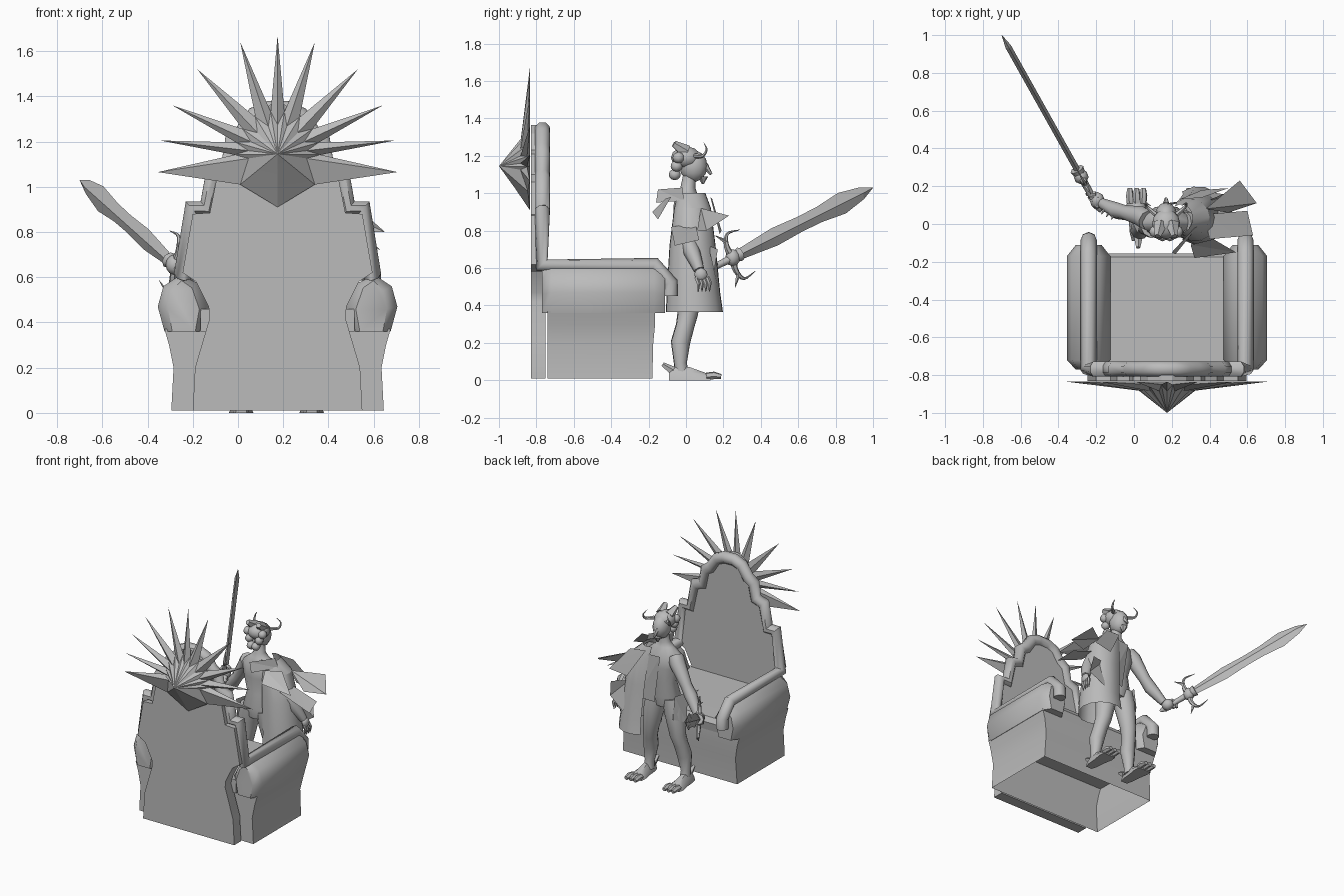
import bpy, bmesh, math
from mathutils import Vector as V

if "Cube" in bpy.data.objects:
    bpy.data.objects.remove(bpy.data.objects["Cube"])

CX = 0.175  # throne centre line
stone = bpy.data.materials.new("plain grey")
stone.diffuse_color = (0.5, 0.5, 0.5, 1)
stone.use_nodes = True
stone.node_tree.nodes["Principled BSDF"].inputs["Base Color"].default_value = stone.diffuse_color


def make(name, verts, faces, angle=35):
    me = bpy.data.meshes.new(name)
    me.from_pydata([tuple(v) for v in verts], [], faces)
    bm = bmesh.new()
    bm.from_mesh(me)
    bmesh.ops.recalc_face_normals(bm, faces=bm.faces)
    bm.to_mesh(me)
    bm.free()
    me.materials.append(stone)
    ob = bpy.data.objects.new(name, me)
    bpy.context.collection.objects.link(ob)
    bpy.ops.object.select_all(action='DESELECT')
    ob.select_set(True)
    bpy.context.view_layer.objects.active = ob
    bpy.ops.object.shade_smooth_by_angle(angle=math.radians(angle))
    return ob


def loft(name, rings, caps=(True, True), closed=True, angle=35):
    n = len(rings[0])
    verts = [v for r in rings for v in r]
    faces = []
    for i in range(len(rings) - 1):
        for j in range(n if closed else n - 1):
            k = (j + 1) % n
            faces.append((i*n + j, i*n + k, (i+1)*n + k, (i+1)*n + j))
    if caps[0]:
        faces.append(tuple(range(n)))
    if caps[1]:
        faces.append(tuple(range((len(rings)-1)*n, len(rings)*n)))
    return make(name, verts, faces, angle)


def tube(name, pts, radii, n=8, angle=50):
    """Round limb along a path, rings turned by parallel transport."""
    pts = [V(p) for p in pts]
    if not isinstance(radii, (list, tuple)):
        radii = [radii] * len(pts)
    rings, side, last = [], None, None
    for i, p in enumerate(pts):
        a = (p - pts[i-1]).normalized() if i else (pts[1] - p).normalized()
        b = (pts[i+1] - p).normalized() if i < len(pts)-1 else a
        t = (a + b).normalized()
        side = t.orthogonal().normalized() if side is None else last.rotation_difference(t) @ side
        last = t
        up = t.cross(side)
        rings.append([p + radii[i] * (side*math.cos(2*math.pi*k/n) + up*math.sin(2*math.pi*k/n))
                      for k in range(n)])
    return loft(name, rings, angle=angle)


def ellipse(cx, cy, z, rx, ry, n=12):
    return [V((cx + rx*math.cos(2*math.pi*k/n), cy + ry*math.sin(2*math.pi*k/n), z)) for k in range(n)]


def blob(name, c, r, seg=12):
    rings = [ellipse(c[0], c[1], c[2] - r[2]*math.cos(a), r[0]*math.sin(a), r[1]*math.sin(a), seg)
             for a in [0.15 + i*(math.pi-0.3)/6 for i in range(7)]]
    return loft(name, rings, angle=60)


def curved(pts, steps=4):
    """Smooth a short path into more points."""
    p = [V(q) for q in pts]
    p = [2*p[0]-p[1]] + p + [2*p[-1]-p[-2]]
    out = []
    for i in range(1, len(p)-2):
        for s in range(steps):
            t = s/steps
            a, b, c, d = p[i-1:i+3]
            out.append(0.5*(2*b + (c-a)*t + (2*a-5*b+4*c-d)*t*t + (3*b-a-3*c+d)*t**3))
    return out + [p[-2]]


def taper(n, r):
    return [r*(1 - 0.93*i/(n-1)) for i in range(n)]


# ---- throne back panel: mirrored stepped outline ----
half = [(.375, .01), (.365, .2), (.30, .42), (.305, .47), (.36, .58), (.42, .62), (.375, .88),
        (.30, .885), (.265, 1.06), (.2, 1.1), (.18, 1.21), (.14, 1.23), (.1, 1.32), (.03, 1.365)]
outline = half + [(-x, z) for x, z in reversed(half)]
loft("throne_back", [[V((CX+x, y, z)) for x, z in outline] for y in (-.83, -.75)], angle=25)

# ---- one continuous round rail: arm, stepped frame, other arm ----
path = [(.415, -.085, .45), (.415, -.085, .52), (.415, -.17, .615), (.415, -.77, .615), (.38, -.768, .905),
        (.315, -.768, .905), (.28, -.768, 1.08), (.215, -.768, 1.10), (.195, -.768, 1.21), (.15, -.768, 1.24),
        (.10, -.768, 1.315), (.04, -.768, 1.34)]
path += [(-x, y, z) for x, y, z in reversed(path)]
tube("rail_and_frame", [(CX+x, y, z) for x, y, z in path], .043, 8)

# ---- arm pads with bevelled ends ----
pad = [(.50, .36), (.53, .47), (.505, .56), (.43, .61), (.355, .575), (.30, .47), (.33, .36)]
for s, side in ((1, "right"), (-1, "left")):
    rings = []
    for y, kx, kz in ((-.77, .6, .9), (-.72, 1, 1), (-.17, 1, 1), (-.112, .6, .85)):
        rings.append([V((CX + s*(.415 + (x-.415)*kx), y, .36 + (z-.36)*kz)) for x, z in pad])
    loft("arm_pad_" + side, rings, angle=50)

# ---- hollow base below the pads, open at the floor ----
rings = []
for z, w, f in ((.01, .47, -.18), (.2, .46, -.175), (.3, .48, -.165), (.37, .50, -.165)):
    rings.append([V((CX-w, -.74, z)), V((CX-w, f, z)), V((CX+w, f, z)), V((CX+w, -.74, z))])
loft("throne_base", rings, caps=(False, False))

# ---- seat cushion ----
seat = [(-.165, .36), (-.155, .42), (-.175, .455), (-.45, .46), (-.76, .46), (-.76, .36)]
loft("seat", [[V((CX+x, y, z)) for y, z in seat] for x in (-.34, .34)])

# ---- sunburst: eleven spikes and a lower point ----
tips = [(-.53, 1.065), (-.52, 1.205), (-.465, 1.36), (-.355, 1.52), (-.165, 1.64), (0, 1.67)]
tips += [(-x, z) for x, z in reversed(tips[:-1])] + [(0, .91)]
hub = V((CX, 0, 1.145))
apex = V((CX, -1.0, 1.145))
verts, faces = [apex, V((CX, -.835, 1.145))], []
n = len(tips)
for i, (x, z) in enumerate(tips):
    d = V((x, 0, z - 1.145))
    e = V((tips[(i+1) % n][0], 0, tips[(i+1) % n][1] - 1.145))
    low = i == n - 1
    ridge = hub + d*(.5 if low else .13/d.length) + V((0, -.915 if low else -.885, 0))
    m = d.normalized() + e.normalized()
    if i >= n - 2:
        valley = hub + V((.165 if i == n-2 else -.165, -.845, -.135))
    else:
        valley = hub + m.normalized()*.19 + V((0, -.85, 0))
    verts += [ridge, hub + d + V((0, -.835, 0)), valley]
for i in range(n):
    r, t, v, p = 2+3*i, 3+3*i, 4+3*i, 4+3*((i-1) % n)
    faces += [(0, r, v), (r, t, v), (0, p, r), (p, t, r), (1, v, t), (1, t, p)]
make("sunburst", verts, faces, 5)

# ---- figure: torso and neck ----
loft("torso", [ellipse(.17, y, z, rx, ry) for z, rx, ry, y in (
    (.56, .09, .065, 0), (.64, .115, .08, 0), (.74, .09, .07, .01), (.86, .12, .085, .015),
    (.95, .13, .075, .01), (1.0, .07, .05, .01), (1.03, .04, .04, .01), (1.1, .035, .035, .02))], angle=40)

# ---- head, nose, hair and horns ----
blob("head", (.17, .04, 1.145), (.06, .075, .085))
blob("hair_cap", (.17, .0, 1.19), (.075, .08, .06))
tube("nose", [(.17, .1, 1.15), (.17, .135, 1.10)], [.02, .008], 6)
tube("beard", [(.17, .09, 1.09), (.17, .09, 1.05)], [.03, .006], 6)
for s, side in ((1, "right"), (-1, "left")):
    h = curved([(.17+s*.055, .05, 1.2), (.17+s*.1, .09, 1.2), (.17+s*.105, .11, 1.235), (.17+s*.08, .095, 1.27)])
    tube("horn_" + side, h, taper(len(h), .014), 6)
    tube("crest_" + side, [(.17+s*.03, 0, 1.22), (.17+s*.045, -.065, 1.265)], [.04, .018], 5)
    for k in range(3):
        blob("curl_%s_%d" % (side, k), (.17+s*(.06-.02*k), -.04-.01*k, 1.19-.045*k), (.03, .032, .03), 8)

# ---- legs and clawed feet ----
for s, side in ((1, "right"), (-1, "left")):
    hx, fx = .17 + s*.065, .17 + s*.148
    tube("leg_" + side, [(hx, 0, .62), (hx+s*.02, .005, .52), (hx+s*.045, .01, .36), (hx+s*.06, -.005, .29),
                         (fx-s*.01, -.03, .20), (fx, -.03, .09), (fx, -.02, .03)],
         [.075, .075, .056, .05, .052, .035, .038], 10)
    loft("foot_" + side, [[V((fx+s*.008+x*w, y, z)) for x, z in ((-1, 0), (1, 0), (.8, h*.6), (.35, h), (-.35, h), (-.8, h*.6))]
                          for y, w, h in ((-.09, .025, .04), (-.05, .036, .075), (.02, .042, .07), (.09, .054, .045), (.13, .05, .03))])
    for k in (-1, 0, 1):
        tube("toe_%s_%d" % (side, k), [(fx+s*.008+k*.033, .11, .022), (fx+s*.008+k*.036, .15, .026),
                                       (fx+s*.008+k*.036, .188, .02)], [.02, .021, .014], 6)
    tube("heel_spur_" + side, [(fx, -.07, .05), (fx, -.125, .085)], [.025, .012], 5)

# ---- arms and hands ----
arm_a = [(.07, .02, .94), (.04, .04, .90), (-.045, .06, .77), (-.09, .07, .71), (-.17, .11, .61)]
arm_b = [(.27, .01, .94), (.32, .01, .90), (.41, .01, .75), (.44, .03, .69), (.49, .07, .59)]
for name, a in (("sword_arm", arm_a), ("cape_arm", arm_b)):
    tube(name, a, [.055, .055, .04, .045, .028], 8)
    p, q = V(a[3]), V(a[4])
    for k in range(3):
        c = p.lerp(q, k/3)
        tube(name + "_spike_%d" % k, [c, c + V((-.03, -.045, .035))], [.016, .002], 5)
blob("sword_hand", (-.195, .125, .595), (.04, .045, .04), 8)
blob("cape_hand", (.50, .08, .565), (.022, .035, .035), 8)
for k in range(4):
    y = .055 + .02*k
    tube("finger_%d" % k, [(.50, y, .55), (.51, y+.012, .52), (.505, y+.01, .475)], [.012, .011, .003], 5)
    tube("grip_finger_%d" % k, [(-.16-.014*k, .10+.02*k, .62), (-.20-.014*k, .10+.02*k, .615),
                                (-.21-.012*k, .10+.02*k, .575)], .012, 5)

# ---- sword: blade, guard, horned quillons, hilt ----
guard, tip = V((-.28, .25, .655)), V((-.70, 1.0, 1.03))
d = (tip - guard).normalized()
w = (V((0, 0, 1)) - d*d.z).normalized()
t = d.cross(w)
L = (tip - guard).length
rings = []
for u, hw in ((0, .024), (.08, .032), (.3, .05), (.48, .042), (.62, .044), (.78, .06), (.92, .034), (1, .001)):
    c = guard + d*L*u
    rings.append([c + w*hw, c + t*min(.016, hw), c - w*hw, c - t*min(.016, hw)])
loft("blade", rings, angle=10)
tube("hilt", [guard - d*.23, guard - d*.19, guard - d*.17, guard - d*.03, guard + d*.05],
     [.008, .024, .017, .02, .038], 8)
blob("guard", guard, (.04, .04, .045), 8)
for s in (1, -1):
    q = curved([guard, guard + w*s*.07 - d*.01, guard + w*s*.13 + d*.02, guard + w*s*.12 + d*.10])
    tube("quillon_%d" % s, q, taper(len(q), .022), 6)
    tube("quillon_spur_%d" % s, [guard + w*s*.09, guard + w*s*.15 - d*.05], [.014, .002], 5)

# ---- cape: open angular sheet round the covered arm ----
rings = []
for z, cx, cy, rx, ry in ((1.0, .25, .03, .06, .075), (.92, .29, .035, .11, .10), (.72, .32, .035, .13, .125),
                          (.47, .34, .04, .14, .145), (.365, .34, .045, .15, .155)):
    rings.append([V((cx + rx*math.cos(a), cy + ry*math.sin(a), z))
                  for a in [math.radians(-125 + 25*i) for i in range(11)]])
loft("cape", rings, caps=(False, False), closed=False, angle=30)

# ---- loose cape shards and cloth plates ----
shards = [
    ((.38, .08, .92), (.56, .23, .88), (.65, .11, .80), (.50, .06, .80)),
    ((.37, .05, .84), (.60, .07, .75), (.63, -.06, .72), (.40, -.08, .82)),
    ((.30, -.11, .97), (.42, -.08, .98), (.54, -.15, .86), (.32, -.18, .90)),
    ((.24, .13, .98), (.36, .14, .97), (.50, .19, .80), (.36, .18, .78)),
    ((.20, -.15, 1.02), (.32, -.02, 1.03), (.34, -.01, .96), (.22, -.16, .95)),
    ((.38, .12, .72), (.50, .17, .70), (.52, .15, .58), (.40, .17, .50)),
    ((.14, .105, .95), (.30, .12, .95), (.31, .13, .62), (.19, .10, .60)),
]
for i, q in enumerate(shards):
    make("cape_shard_%d" % i, q, [(0, 1, 2), (0, 2, 3)], 5)
make("thigh_flap", [(.05, .06, .66), (.02, -.05, .66), (-.005, .0, .46), (.05, .085, .50)], [(0, 1, 2), (0, 2, 3)], 5)
